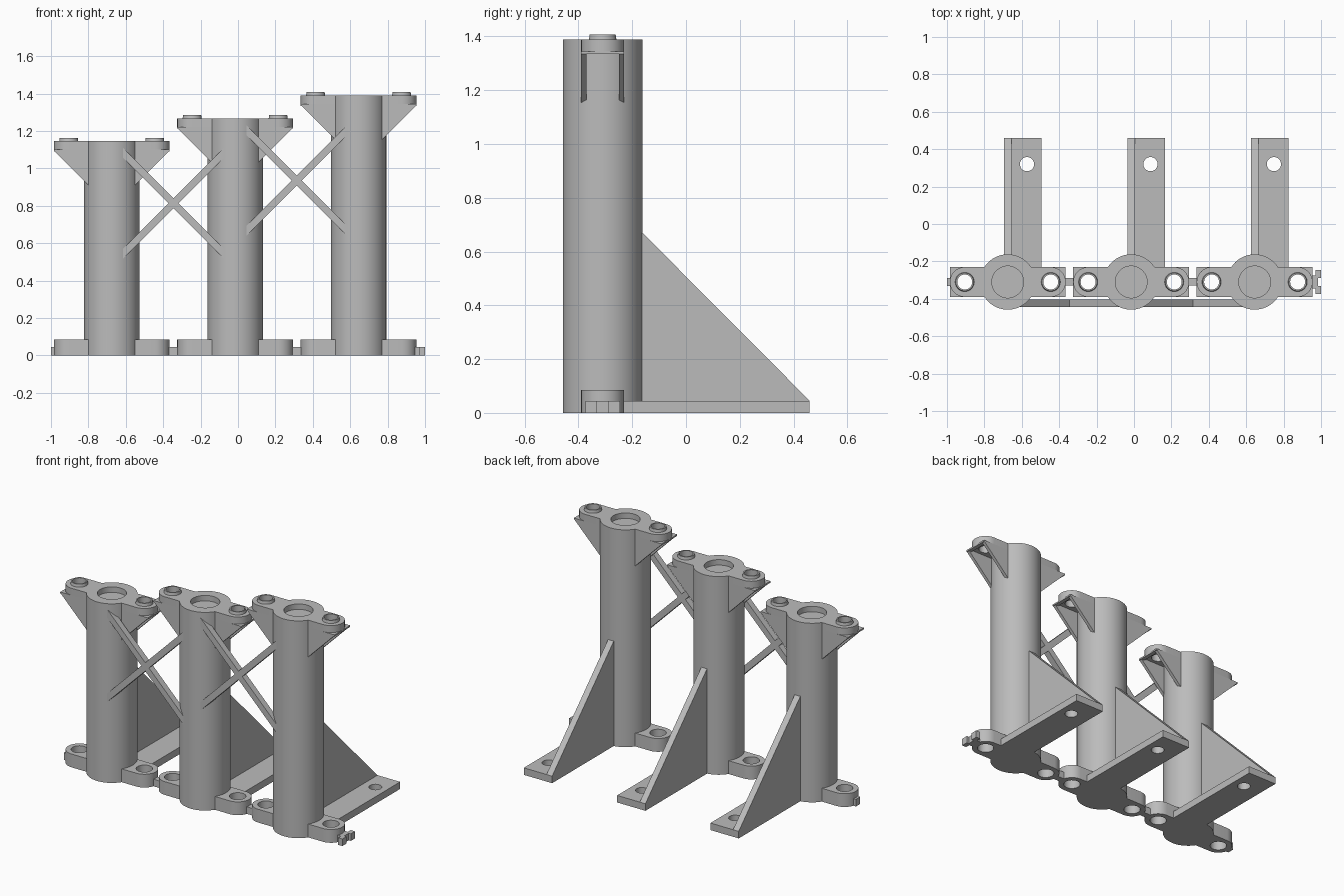
import bpy, bmesh
from math import sin, cos, pi
from mathutils import Vector

cube = bpy.data.objects.get("Cube")
if cube:
    bpy.data.objects.remove(cube, do_unlink=True)

grey = bpy.data.materials.new("plain grey")
GREY = (0.5, 0.5, 0.5, 1)
grey.use_nodes = True
grey.diffuse_color = GREY
grey.node_tree.nodes["Principled BSDF"].inputs["Base Color"].default_value = GREY

CY = -0.31          # depth of the column row
R = 0.148           # column radius
EAR = 0.08          # half width of an ear
BOLT = 0.23         # bolt distance from the column axis
FOOT = 0.045        # foot plate thickness


def finish(bm, name, smooth=False):
    bmesh.ops.remove_doubles(bm, verts=bm.verts, dist=1e-5)
    bmesh.ops.recalc_face_normals(bm, faces=bm.faces)
    mesh = bpy.data.meshes.new(name)
    bm.to_mesh(mesh)
    bm.free()
    mesh.materials.append(grey)
    ob = bpy.data.objects.new(name, mesh)
    bpy.context.collection.objects.link(ob)
    bpy.ops.object.select_all(action='DESELECT')
    ob.select_set(True)
    bpy.context.view_layer.objects.active = ob
    if smooth:
        bpy.ops.object.shade_smooth_by_angle()
    return ob


def prism(name, points, lo, hi, axis='z', smooth=False):
    """Extrude a 2D outline from lo to hi along one axis."""
    place = {'x': lambda a, b, d: (d, a, b),
             'y': lambda a, b, d: (a, d, b),
             'z': lambda a, b, d: (a, b, d)}[axis]
    bm = bmesh.new()
    face = bm.faces.new([bm.verts.new(place(a, b, lo)) for a, b in points])
    ext = bmesh.ops.extrude_face_region(bm, geom=[face])
    moved = [v for v in ext["geom"] if isinstance(v, bmesh.types.BMVert)]
    bmesh.ops.translate(bm, verts=moved, vec=place(0, 0, hi - lo))
    return finish(bm, name, smooth)


def box(name, x0, x1, y0, y1, z0, z1):
    return prism(name, [(x0, y0), (x1, y0), (x1, y1), (x0, y1)], z0, z1)


def lathe(name, profile, x, y, steps=48):
    """Revolve a radius/height profile about a vertical axis."""
    bm = bmesh.new()
    verts = [bm.verts.new((x + r, y, z)) for r, z in profile]
    edges = [bm.edges.new(pair) for pair in zip(verts, verts[1:])]
    bmesh.ops.spin(bm, geom=verts + edges, cent=(x, y, 0), axis=(0, 0, 1),
                   angle=2 * pi, steps=steps, use_merge=True)
    return finish(bm, name, True)


def drill(ob, x, y, r):
    """Cut a vertical round hole right through a part."""
    cutter = lathe("drill", [(0, -1), (r, -1), (r, 3), (0, 3)], x, y, 32)
    mod = ob.modifiers.new("hole", 'BOOLEAN')
    mod.operation = 'DIFFERENCE'
    mod.solver = 'EXACT'
    mod.object = cutter
    bpy.context.view_layer.objects.active = ob
    bpy.ops.object.modifier_apply(modifier=mod.name)
    bpy.data.objects.remove(cutter, do_unlink=True)
    bpy.ops.object.select_all(action='DESELECT')
    ob.select_set(True)
    bpy.ops.object.shade_smooth_by_angle()


def ear(name, x, side, z0, z1, hole):
    """Round-ended bolt lug reaching out from the column."""
    arc = [(BOLT + EAR * cos(t), EAR * sin(t))
           for t in (pi * (i / 16 - 0.5) for i in range(17))]
    outline = [(0.1, -EAR)] + arc + [(0.1, EAR)]
    ob = prism(name, [(x + side * a, CY + b) for a, b in outline], z0, z1)
    drill(ob, x + side * BOLT, CY, hole)


def post(x, h):
    # column with a shallow round recess in its top
    lathe("column", [(0, 0), (R, 0), (R, h), (0.085, h),
                     (0.085, h - 0.035), (0, h - 0.035)], x, CY, 64)

    for side, word in ((-1, "right"), (1, "left")):
        ear(f"base_lug_{word}", x, side, 0, 0.085, 0.048)
        ear(f"top_lug_{word}", x, side, h - 0.045, h, 0.04)
        # raised collar around the upper bolt hole
        lathe(f"bolt_collar_{word}",
              [(0.04, h - 0.005), (0.052, h - 0.005), (0.048, h + 0.018),
               (0.04, h + 0.018), (0.04, h - 0.005)], x + side * BOLT, CY, 32)
        # pair of triangular gussets and the bar joining their tips
        top = h - 0.045
        tri = [(0.1, top), (0.1, top - 0.215), (0.31, top - 0.005), (0.31, top)]
        for y in (CY - EAR, CY + EAR - 0.02):
            prism(f"gusset_{word}", [(x + side * a, z) for a, z in tri],
                  y, y + 0.02, 'y')
        ends = sorted((x + side * 0.285, x + side * 0.31))
        box(f"gusset_bar_{word}", *ends, CY - EAR, CY + EAR, top - 0.01, top)

    # foot plate with a fixing hole, and the sloping rib standing on it
    foot = box("foot_plate", x - 0.02, x + 0.18, CY, 0.46, 0, FOOT)
    drill(foot, x + 0.103, 0.32, 0.038)
    back = CY + R - 0.03
    prism("foot_rib", [(back, 0.01), (0.46, 0.01), (0.46, FOOT), (back, 0.70)],
          x - 0.02, x + 0.02, 'x')


def brace(x, z):
    # two crossed diagonal bars with upright ends
    half, thick = 0.272, 0.027
    for s in (1, -1):
        prism("cross_brace",
              [(x - half, z - s * half - thick), (x + half, z + s * half - thick),
               (x + half, z + s * half + thick), (x - half, z - s * half + thick)],
              -0.445, -0.405, 'y')


PITCH, RISE, FIRST_X, FIRST_H = 0.66, 0.122, -0.675, 1.145
for i in range(3):
    post(FIRST_X + i * PITCH, FIRST_H + i * RISE)

for i in range(2):
    cx = FIRST_X + (i + 0.5) * PITCH
    brace(cx, 0.813 + i * RISE)
    box("base_link", cx - 0.03, cx + 0.03, CY - 0.02, CY + 0.02, 0, FOOT)

# tab on one end of the row, forked socket on the other
box("end_tab", -1.0, -0.96, CY - 0.022, CY + 0.022, 0, FOOT)
box("socket_stem", 0.93, 0.985, CY - 0.035, CY + 0.035, 0, FOOT)
for s in (-1, 1):
    ys = sorted((CY + s * 0.022, CY + s * 0.064))
    box("socket_prong", 0.97, 1.0, *ys, 0, FOOT)
